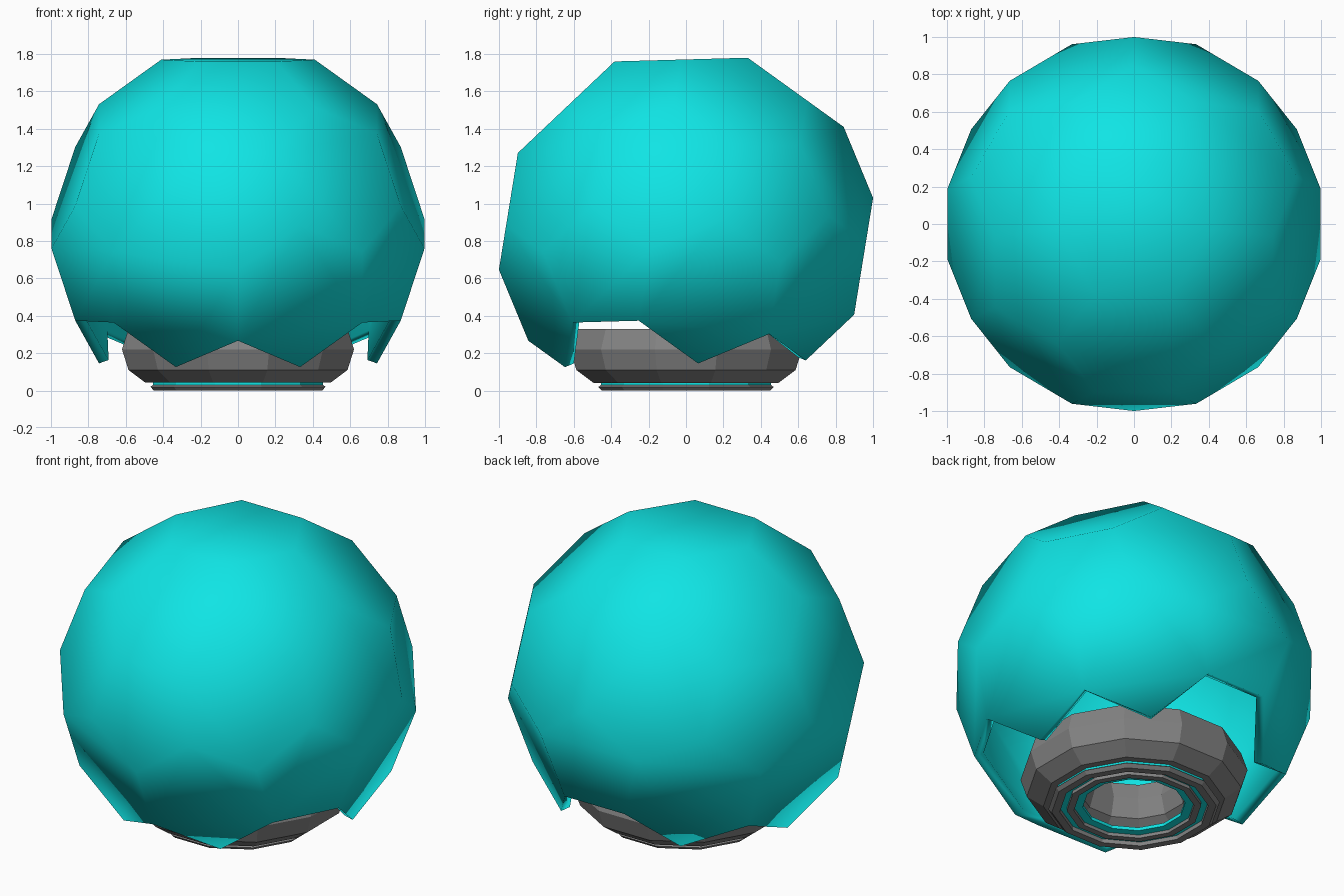
import bpy, bmesh, math
from mathutils import Matrix, Vector

cube = bpy.data.objects.get("Cube")
if cube:
    bpy.data.objects.remove(cube, do_unlink=True)


def material(name, rgb):
    m = bpy.data.materials.new(name)
    m.use_nodes = True
    color = (*rgb, 1)
    m.diffuse_color = color
    m.node_tree.nodes["Principled BSDF"].inputs["Base Color"].default_value = color
    return m


TEAL = material("teal", (0.005, 0.78, 0.78))
GREY = material("grey", (0.23, 0.23, 0.23))


def make_object(name, bm, mat):
    bmesh.ops.recalc_face_normals(bm, faces=bm.faces)
    mesh = bpy.data.meshes.new(name)
    bm.to_mesh(mesh)
    bm.free()
    mesh.materials.append(mat)
    ob = bpy.data.objects.new(name, mesh)
    bpy.context.collection.objects.link(ob)
    return ob


def lathe(name, profile, mat, sides=12):
    """Revolve a closed (radius, height) profile into a faceted ring."""
    bm = bmesh.new()
    rings = []
    for i in range(sides):
        a = math.tau * (i + 0.5) / sides
        rings.append([bm.verts.new((r * math.cos(a), r * math.sin(a), z)) for r, z in profile])
    n = len(profile)
    for i in range(sides):
        a, b = rings[i], rings[(i + 1) % sides]
        for j in range(n):
            k = (j + 1) % n
            bm.faces.new((a[j], b[j], b[k], a[k]))
    return make_object(name, bm, mat)


# Shell: truncated icosahedron, tipped about x
RADIUS, CENTRE_Z = 1.018, 0.838
phi = (1 + math.sqrt(5)) / 2
points = set()
for p in ((0, 1, 3 * phi), (1, 2 + phi, 2 * phi), (phi, 2, 2 * phi + 1)):
    for sx in (-1, 1):
        for sy in (-1, 1):
            for sz in (-1, 1):
                q = (p[0] * sx, p[1] * sy, p[2] * sz)
                for k in range(3):
                    points.add(q[k:] + q[:k])

tilt = Matrix.Rotation(math.radians(22.5), 3, "X")
bm = bmesh.new()
for x, w, u in sorted(points):
    v = tilt @ (Vector((x, u, w)).normalized() * RADIUS)
    bm.verts.new(v + Vector((0, 0, CENTRE_Z)))
bmesh.ops.convex_hull(bm, input=bm.verts)
bmesh.ops.dissolve_limit(bm, angle_limit=0.05, verts=bm.verts, edges=bm.edges)
bmesh.ops.recalc_face_normals(bm, faces=bm.faces)

# Jagged opening: remove the lowest panel and all panels touching it
low = [v for v in bm.verts if v.co.z < 0]
bmesh.ops.delete(bm, geom=low, context="VERTS")
shell = make_object("shell", bm, TEAL)

wall = shell.modifiers.new("wall", "SOLIDIFY")
wall.thickness = 0.055
wall.offset = -1

bpy.context.view_layer.objects.active = shell
shell.select_set(True)
bpy.ops.object.shade_smooth_by_angle(angle=math.radians(50))
shell.select_set(False)

# Collar: ten-sided tube with its crown cut flat
MAJOR, MINOR, COLLAR_Z = 0.455, 0.187, 0.22
collar = []
for i in range(-6, 2):
    a = math.radians(36 * i)
    collar.append((MAJOR + MINOR * math.cos(a), COLLAR_Z + MINOR * math.sin(a)))
lathe("collar", collar, GREY)

# Concentric base rings around the central hole
lathe("base_plate", [(0.47, 0.045), (0.47, 0.025), (0.29, 0.025), (0.29, 0.045)], TEAL)
lathe("outer_ring", [(0.47, 0.03), (0.485, 0.02), (0.465, 0), (0.42, 0), (0.42, 0.03)], GREY)
lathe("inner_ring", [(0.38, 0.03), (0.38, 0.005), (0.34, 0.005), (0.34, 0.03)], GREY)
